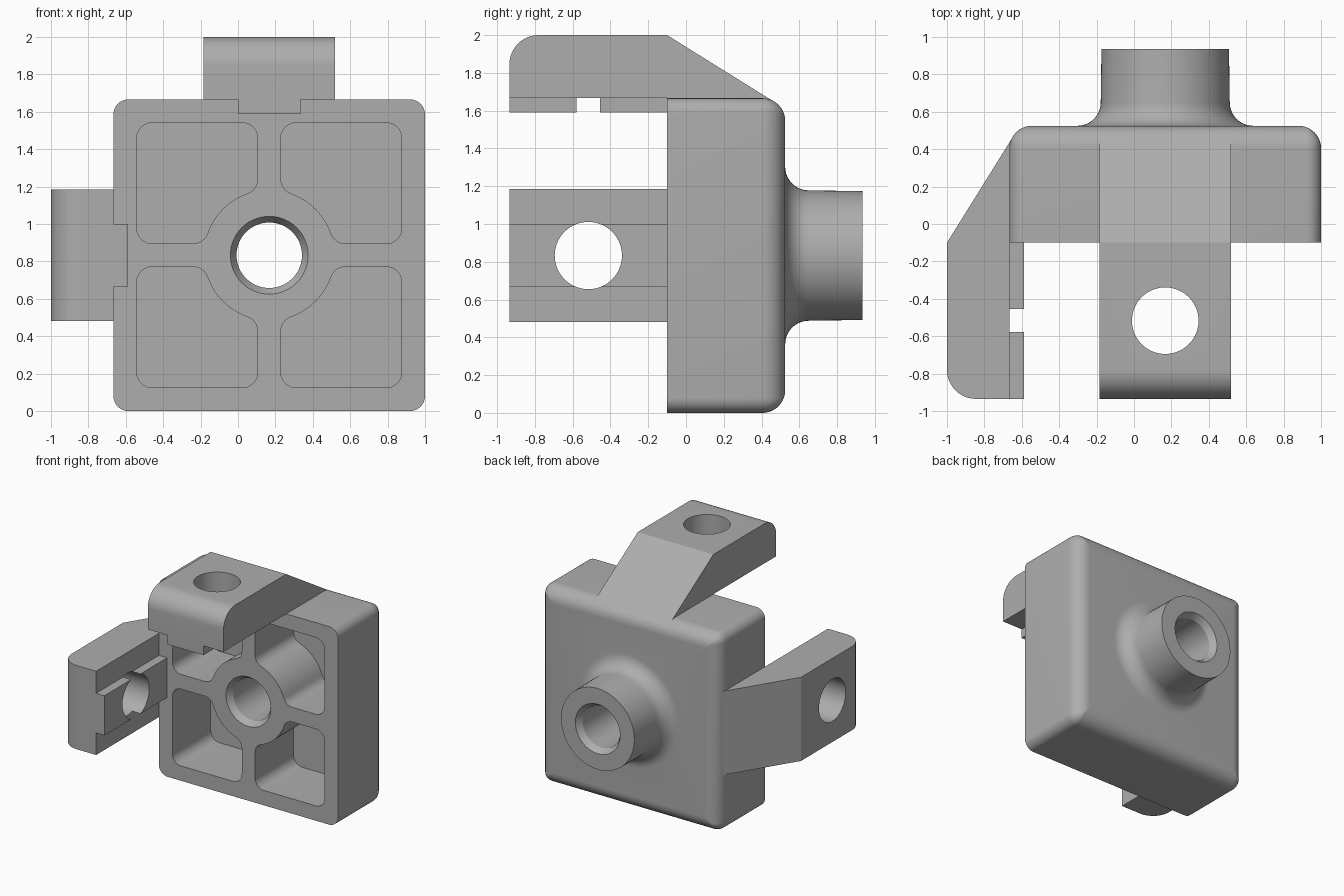
import bpy, bmesh
from math import sin, cos, pi, atan2, sqrt
from mathutils import Vector

old = bpy.data.objects.get("Cube")
if old:
    bpy.data.objects.remove(old, do_unlink=True)

grey = bpy.data.materials.new("plain grey")
grey.use_nodes = True
GREY = (0.42, 0.42, 0.42, 1)
grey.diffuse_color = GREY
grey.node_tree.nodes["Principled BSDF"].inputs["Base Color"].default_value = GREY

CX, CZ, HALF = 0.167, 0.833, 0.833      # block centre and half width
FRONT, BACK, TIP = -0.1, 0.525, 0.935   # depth stations


def loft(name, rings):
    """Closed solid through rings of equal point count."""
    bm = bmesh.new()
    loops = [[bm.verts.new(p) for p in ring] for ring in rings]
    n = len(loops[0])
    for a, b in zip(loops, loops[1:]):
        for i in range(n):
            j = (i + 1) % n
            bm.faces.new((a[i], a[j], b[j], b[i]))
    bm.faces.new(loops[0])
    bm.faces.new(loops[-1])
    bmesh.ops.recalc_face_normals(bm, faces=bm.faces[:])
    mesh = bpy.data.meshes.new(name)
    bm.to_mesh(mesh)
    bm.free()
    mesh.materials.append(grey)
    obj = bpy.data.objects.new(name, mesh)
    bpy.context.collection.objects.link(obj)
    return obj


def prism(name, outline, lo, hi, place):
    return loft(name, [[place(a, b, h) for a, b in outline] for h in (lo, hi)])


def lathe(name, profile, place, n=72):
    """Turn (radius, height) pairs around an axis."""
    return loft(name, [[place(r * cos(2 * pi * i / n), r * sin(2 * pi * i / n), h)
                        for i in range(n)] for r, h in profile])


def combine(obj, tool, operation):
    mod = obj.modifiers.new("join", 'BOOLEAN')
    mod.operation, mod.solver, mod.object = operation, 'EXACT', tool
    bpy.context.view_layer.objects.active = obj
    bpy.ops.object.modifier_apply(modifier=mod.name)
    bpy.data.objects.remove(tool, do_unlink=True)


def arc(cx, cy, r, a0, a1, n=8):
    return [(cx + r * cos(a0 + (a1 - a0) * i / n), cy + r * sin(a0 + (a1 - a0) * i / n))
            for i in range(n + 1)]


def rounded_square(h, r):
    pts = []
    for k, (sx, sy) in enumerate([(1, 1), (-1, 1), (-1, -1), (1, -1)]):
        pts += arc(sx * (h - r), sy * (h - r), r, k * pi / 2, (k + 1) * pi / 2)
    return pts


def on_block(a, b, h):
    return Vector((CX + a, h, CZ + b))


# Block with rounded corners and a rounded back rim
RIM = 0.12
stations = [(FRONT, 0)] + [(BACK - RIM + RIM * sin(t), RIM * (1 - cos(t)))
                           for t in [k * pi / 20 for k in range(11)]]
block = loft("block", [[on_block(a, b, y) for a, b in
                        rounded_square(HALF - d, max(0.08 - d, 0.003))]
                       for y, d in stations])

# Four pockets around the central boss
RIB, OUTER, BOSS, F = 0.062, 0.708, 0.35, 0.082
fx = RIB + F
fz = sqrt((BOSS + F) ** 2 - fx ** 2)
turn = atan2(fz, fx)
half_a = arc(fx, fz, F, pi, pi + turn)
pocket = half_a + arc(0, 0, BOSS, turn, pi / 2 - turn, 12)[1:-1]
pocket += [(b, a) for a, b in reversed(half_a)]
m = OUTER - F
pocket += arc(m, RIB + F, F, -pi / 2, 0) + arc(m, m, F, 0, pi / 2)
pocket += arc(RIB + F, m, F, pi / 2, pi)
for sx in (1, -1):
    for sz in (1, -1):
        cutter = prism("pocket_cutter", [(sx * a, sz * b) for a, b in pocket],
                       FRONT - 0.1, 0.41, on_block)
        combine(block, cutter, 'DIFFERENCE')

# Rear spout with a flared root
R, FL = 0.345, 0.125
flare = [(R + FL - FL * sin(t), BACK + FL - FL * cos(t))
         for t in [k * pi / 20 for k in range(11)]]
spout = lathe("spout", [(R + FL, BACK - 0.06)] + flare + [(R - 0.004, TIP)], on_block)
combine(block, spout, 'UNION')

# Through bore, chamfered at both ends
bore = lathe("bore_cutter", [(0.208, FRONT - 0.1), (0.208, FRONT), (0.175, FRONT + 0.05),
                             (0.175, TIP - 0.05), (0.208, TIP), (0.208, TIP + 0.1)], on_block)
combine(block, bore, 'DIFFERENCE')


# Mounting arms: a = depth, u = height off the block side, v = across
def on_top(a, u, v):
    return Vector((CX + v, a, CZ + HALF + u))


def on_right(a, u, v):
    return Vector((CX - HALF - u, a, CZ + v))


RISE, NOSE, WIDE, TAB = 0.334, 0.155, 0.352, 0.167
side = [(-TIP, 0)] + arc(-TIP + NOSE, RISE - NOSE, NOSE, pi, pi / 2, 12)
side += [(FRONT, RISE), (0.467, -0.019), (0.4, -0.07), (FRONT + 0.01, -0.07), (FRONT + 0.01, 0)]
key = [(-TIP, -0.077), (-TIP, 0.02), (FRONT + 0.01, 0.02), (FRONT + 0.01, -0.077)]
parts = [block]
for name, place in (("top_arm", on_top), ("right_arm", on_right)):
    arm = prism(name, side, -WIDE, WIDE, place)
    combine(arm, prism("key_strip", key, -TAB, TAB, place), 'UNION')
    hole = lathe("hole_cutter", [(0.178, -0.3), (0.178, 0.6)],
                 lambda p, q, h: place(p - 0.517, h, q))
    combine(arm, hole, 'DIFFERENCE')
    parts.append(arm)

# Smooth curves, crisp edges
bpy.ops.object.select_all(action='DESELECT')
for obj in parts:
    obj.select_set(True)
bpy.context.view_layer.objects.active = block
bpy.ops.object.shade_smooth_by_angle(angle=pi / 7)
